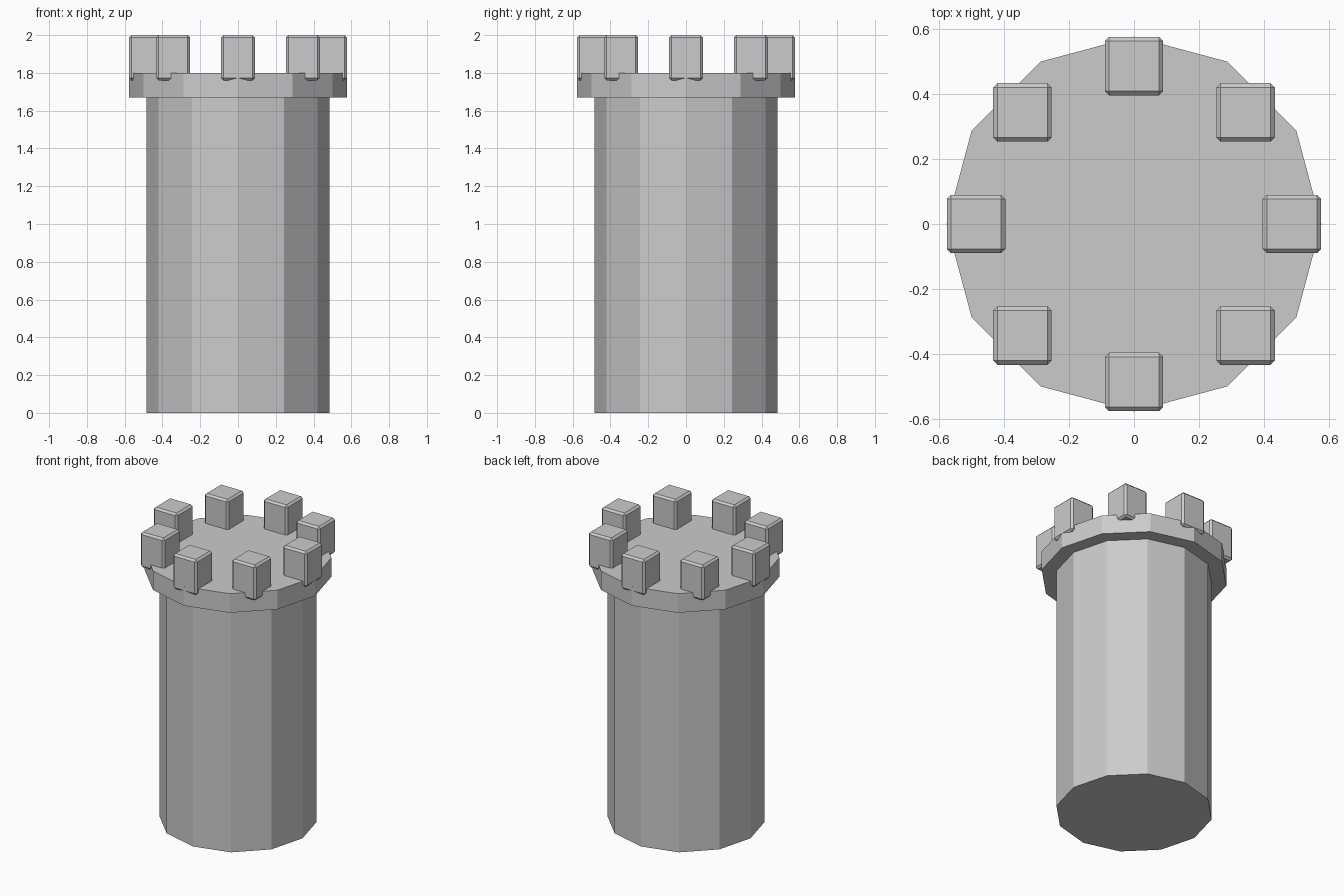
import bpy
from math import cos, sin, pi

if "Cube" in bpy.data.objects:
    bpy.data.objects.remove(bpy.data.objects["Cube"])


def drum(name, radius, z0, z1):
    # 12-sided drum with a vertex on the +x axis
    bpy.ops.mesh.primitive_cylinder_add(
        vertices=12, radius=radius, depth=z1 - z0, location=(0, 0, (z0 + z1) / 2))
    bpy.context.object.name = name


# Tower shaft and projecting parapet slab
drum("tower_shaft", 0.485, 0.0, 1.67)
drum("parapet_slab", 0.577, 1.67, 1.80)

# Eight axis-aligned battlement blocks around the rim
for i in range(8):
    a = i * pi / 4
    bpy.ops.mesh.primitive_cube_add(
        size=1, location=(0.486 * cos(a), 0.486 * sin(a), 1.88))
    block = bpy.context.object
    block.name = f"battlement_{i + 1}"
    block.scale = (0.18, 0.18, 0.24)
    bpy.ops.object.transform_apply(location=False, rotation=False, scale=True)
    bevel = block.modifiers.new("edge_bevel", 'BEVEL')
    bevel.width = 0.013
    bevel.segments = 1
